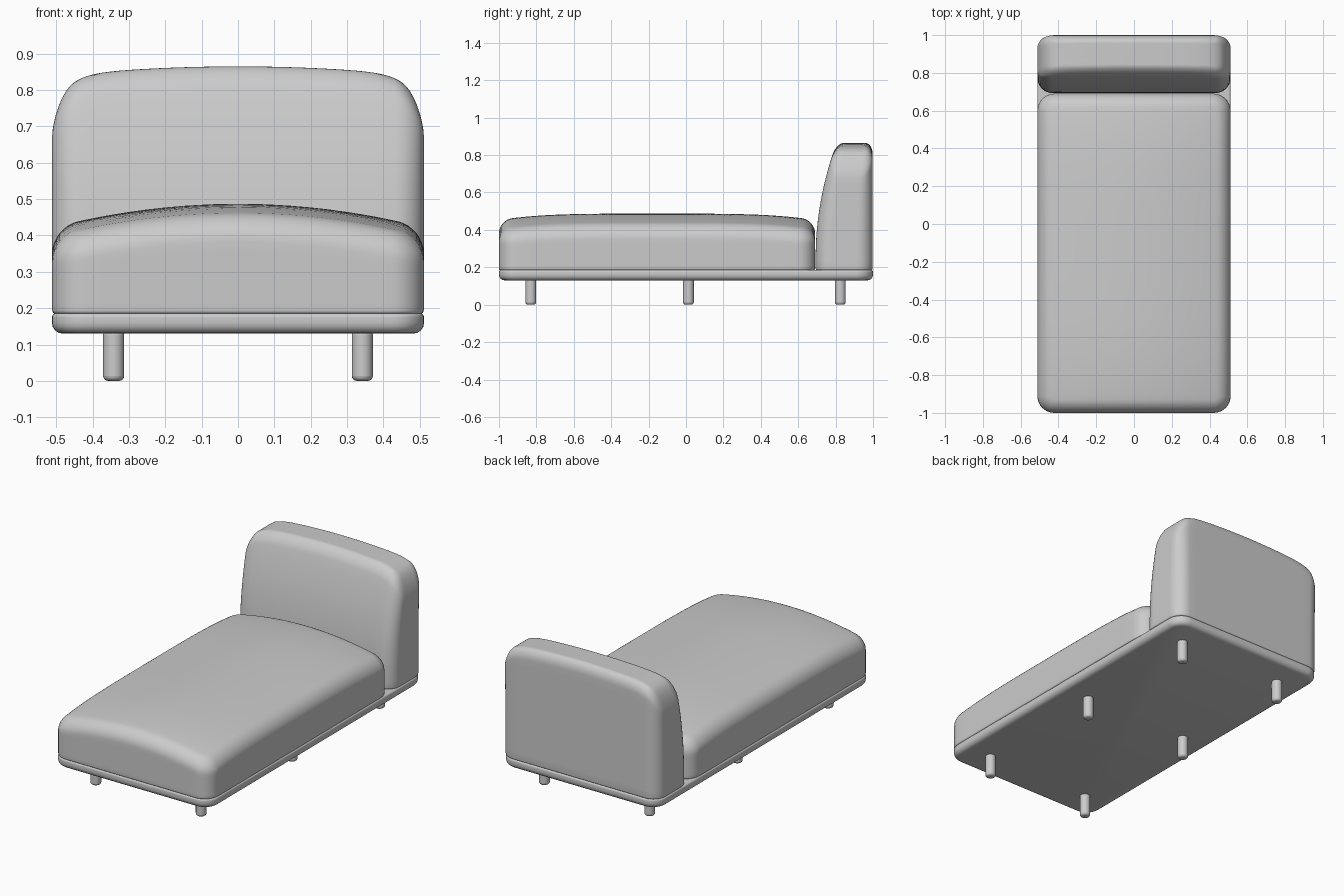
import bpy, bmesh, math

if "Cube" in bpy.data.objects:
    bpy.data.objects.remove(bpy.data.objects["Cube"])


def outline(hx, hy, r, side=18, corner=8):
    """Rounded rectangle centred on the origin, counter-clockwise."""
    pts = []
    centres = [(hx - r, hy - r), (r - hx, hy - r), (r - hx, r - hy), (hx - r, r - hy)]
    for k, (cx, cy) in enumerate(centres):
        for i in range(corner + 1):
            a = math.pi / 2 * (k + i / corner)
            pts.append((cx + r * math.cos(a), cy + r * math.sin(a)))
        nx, ny = centres[(k + 1) % 4]
        a = math.pi / 2 * (k + 1)
        sx, sy = pts[-1]
        ex, ey = nx + r * math.cos(a), ny + r * math.sin(a)
        for i in range(1, side):
            t = i / side
            pts.append((sx + (ex - sx) * t, sy + (ey - sy) * t))
    return pts


def padded_block(name, hx, y0, y1, z0, r, eb, et, height, lean=lambda z: 0.0, walls=8):
    """Stack rounded rectangles: rounded foot, wall, rounded rim, domed top."""
    hy, cy = (y1 - y0) / 2, (y0 + y1) / 2
    rings = []  # (inset, scale, z function)
    for i in range(5):
        a = math.pi / 2 * i / 4
        rings.append((eb * (1 - math.sin(a)), 1, lambda h, a=a: z0 + eb * (1 - math.cos(a))))
    for i in range(1, walls):
        rings.append((0, 1, lambda h, t=i / walls: z0 + eb + t * (h - et - z0 - eb)))
    for i in range(9):
        a = math.pi / 2 * i / 8
        rings.append((et * (1 - math.cos(a)), 1, lambda h, a=a: h - et * (1 - math.sin(a))))
    for s in (.96, .91, .85, .77, .68, .57, .45, .32, .18, .04):
        rings.append((et, s, lambda h: h))

    bm = bmesh.new()
    loops = []
    for inset, s, zf in rings:
        loop = []
        for x, y in outline(hx - inset, hy - inset, max(r - inset, .03)):
            x, y = x * s, y * s
            z = zf(height(x / hx, y / hy))
            y = y1 - (hy - y) * (1 - lean(z) / (2 * hy))
            loop.append(bm.verts.new((x, y, z)))
        loops.append(loop)
    n = len(loops[0])
    for lo, up in zip(loops, loops[1:]):
        for i in range(n):
            j = (i + 1) % n
            bm.faces.new((lo[i], lo[j], up[j], up[i]))
    bm.faces.new(loops[0][::-1])
    bm.faces.new(loops[-1])
    mesh = bpy.data.meshes.new(name)
    bm.to_mesh(mesh)
    bm.free()
    ob = bpy.data.objects.new(name, mesh)
    bpy.context.collection.objects.link(ob)
    smooth(ob)
    return ob


def smooth(ob):
    bpy.ops.object.select_all(action='DESELECT')
    ob.select_set(True)
    bpy.context.view_layer.objects.active = ob
    bpy.ops.object.shade_smooth_by_angle(angle=math.radians(40))


# Platform
padded_block("base_platform", .512, -1, 1, .13, .09, .03, .012,
             lambda u, v: .186, walls=2)

# Crowned seat cushion
padded_block("seat_cushion", .511, -1, .69, .184, .09, .01, .07,
             lambda u, v: .487 - .065 * u * u - .035 * v ** 4)

# Back cushion, front face leaning backwards
padded_block("back_cushion", .511, .693, .998, .184, .08, .01, .06,
             lambda u, v: .865 - .028 * u * u - .1 * u ** 12,
             lambda z: .11 * (max(z - .25, 0) / .61) ** 2, walls=14)

# Six round legs
for side, x in (("left", -.342), ("right", .342)):
    for place, y in (("front", -.83), ("middle", .013), ("back", .825)):
        bpy.ops.mesh.primitive_cylinder_add(vertices=24, radius=.029, depth=.14,
                                            location=(x, y, .07))
        leg = bpy.context.object
        leg.name = f"{place}_{side}_leg"
        bevel = leg.modifiers.new("rounded_foot", 'BEVEL')
        bevel.width, bevel.segments = .014, 4
        smooth(leg)
